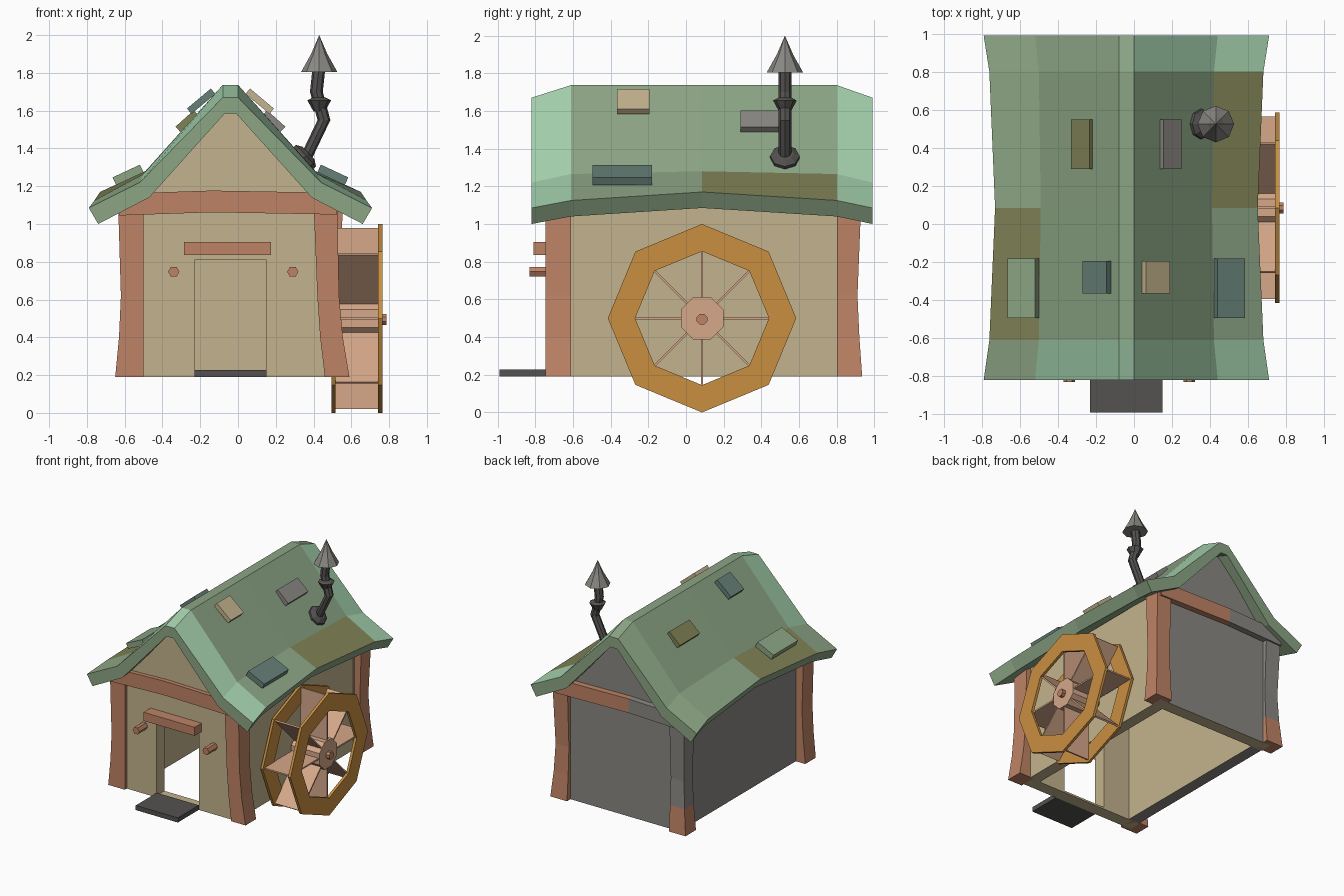
import bpy, bmesh, math
from mathutils import Vector, Matrix

if "Cube" in bpy.data.objects:
    bpy.data.objects.remove(bpy.data.objects["Cube"])

CX, CY = -0.04, 0.085          # house axis, wheel axis


def mat(name, r, g, b):
    lin = [((c / 255 + 0.055) / 1.055) ** 2.4 for c in (r, g, b)]
    m = bpy.data.materials.new(name)
    m.diffuse_color = (*lin, 1)
    m.use_nodes = True
    m.node_tree.nodes["Principled BSDF"].inputs["Base Color"].default_value = m.diffuse_color
    return m


TAN = mat("tan_plaster", 196, 180, 142)
WOOD = mat("terracotta_wood", 190, 131, 101)
GREEN = mat("roof_green", 140, 165, 133)
MINT = mat("mint_green", 163, 208, 172)
OLIVE = mat("olive", 128, 130, 86)
ORANGE = mat("orange_wood", 201, 143, 64)
DARK = mat("dark_iron", 84, 82, 80)
GREY = mat("stone_grey", 138, 136, 131)
TEAL = mat("teal_slate", 102, 128, 119)
PEACH = mat("peach_wood", 214, 168, 138)


def finish(name, bm, mats, rule=None):
    """Turn a bmesh into an object; rule(center, normal) gives the material slot."""
    bmesh.ops.remove_doubles(bm, verts=bm.verts, dist=1e-5)
    bmesh.ops.recalc_face_normals(bm, faces=bm.faces)
    bm.normal_update()
    if rule:
        for f in bm.faces:
            f.material_index = rule(f.calc_center_median(), f.normal)
    me = bpy.data.meshes.new(name)
    bm.to_mesh(me)
    bm.free()
    for m in mats:
        me.materials.append(m)
    ob = bpy.data.objects.new(name, me)
    bpy.context.collection.objects.link(ob)
    return ob


def loft(name, rings, mats, rule=None, loop=False):
    """Skin a list of equal point rings; capped unless it loops."""
    bm = bmesh.new()
    vs = [[bm.verts.new(p) for p in r] for r in rings]
    n = len(vs[0])
    pairs = list(zip(vs, vs[1:])) + ([(vs[-1], vs[0])] if loop else [])
    for a, b in pairs:
        for i in range(n):
            j = (i + 1) % n
            bm.faces.new((a[i], a[j], b[j], b[i]))
    if not loop:
        bm.faces.new(vs[0])
        bm.faces.new(vs[-1])
    return finish(name, bm, mats, rule)


def box(name, x, y, z, mats, rule=None):
    return loft(name, [[(x[0], y[0], h), (x[1], y[0], h), (x[1], y[1], h), (x[0], y[1], h)]
                       for h in z], mats, rule)


def circle(c, r, n=8, axis="z", turn=0.0):
    out = []
    for k in range(n):
        a = turn + 2 * math.pi * k / n
        u, v = r * math.cos(a), r * math.sin(a)
        d = {"x": (0, u, v), "y": (u, 0, v), "z": (u, v, 0)}[axis]
        out.append(Vector(c) + Vector(d))
    return out


# Walls: gabled front with doorway, gabled back, two sides (grey outside on back and left)
right_half = [(0.49, 0.19), (0.49, 1.12), (0.38, 1.21), (-0.01, 1.61)]
left_half = [(2 * CX - x, z) for x, z in reversed(right_half)]
gable = right_half + left_half
door = [(-0.23, 0.19), (-0.23, 0.81), (0.15, 0.81), (0.15, 0.19)]


def plate(name, poly, y0, y1, mats, rule=None):
    loft(name, [[(x, y, z) for x, z in poly] for y in (y0, y1)], mats, rule)


plate("front_wall", gable + door, -0.72, -0.62, [TAN])
plate("back_wall", gable, 0.79, 0.89, [TAN, GREY], lambda c, n: int(n.y > 0.5))
box("right_wall", (0.39, 0.485), (-0.62, 0.79), (0.19, 1.13), [TAN])
box("left_wall", (-0.565, -0.47), (-0.62, 0.79), (0.19, 1.13), [TAN, GREY],
    lambda c, n: int(n.x < -0.5 or n.z < -0.5))
box("door_sill", (-0.23, 0.15), (-0.72, -0.62), (0.19, 0.205), [TAN])
box("door_step", (-0.23, 0.15), (-0.99, -0.72), (0.19, 0.228), [DARK])

# Bowed corner posts
levels = (0.19, 0.40, 0.62, 1.12)
right_x = [(0.46, 0.59), (0.435, 0.555), (0.42, 0.535), (0.40, 0.525)]
left_x = [(-0.65, -0.50), (-0.63, -0.50), (-0.62, -0.50), (-0.635, -0.50)]
mirror_x = [(2 * CX - b, 2 * CX - a) for a, b in left_x]
front_y = [(-0.745, -0.61)] * 4
back_y = [(0.80, 0.935), (0.80, 0.92), (0.80, 0.91), (0.80, 0.93)]
for name, xs, ys in (("front_right_post", right_x, front_y), ("front_left_post", left_x, front_y),
                     ("back_right_post", mirror_x, back_y), ("back_left_post", left_x, back_y)):
    rings = [[(x[0], y[0], z), (x[1], y[0], z), (x[1], y[1], z), (x[0], y[1], z)]
             for x, y, z in zip(xs, ys, levels)]
    grey = name == "back_left_post"
    loft(name, rings, [WOOD, GREY], lambda c, n: int(grey and c.z > 0.4 and n.z > -0.5))

# Arched tie beams across both gables
for name, y0, y1 in (("front_beam", -0.755, -0.66), ("back_beam", 0.84, 0.94)):
    rings = [[(x, y0, z), (x, y1, z), (x, y1, z + 0.115), (x, y0, z + 0.115)]
             for x, z in ((-0.63, 1.045), (-0.14, 1.062), (0.525, 1.05))]
    back = name == "back_beam"
    loft(name, rings, [WOOD, GREY], lambda c, n: int(back and c.x < -0.14))

# Sign board and pegs
box("door_board", (-0.285, 0.175), (-0.81, -0.71), (0.835, 0.905), [WOOD])
for name, x in (("left_peg", -0.34), ("right_peg", 0.29)):
    loft(name, [circle((x, y, 0.747), 0.03, 6, "y") for y in (-0.83, -0.71)], [WOOD])

# Sagging flared roof: y, ridge z, bend half width, bend z, eave half width, eave z
end = (1.67, 0.48, 1.22, 0.75, 1.085)
near = (1.737, 0.46, 1.265, 0.72, 1.125)
mid = (1.737, 0.45, 1.28, 0.69, 1.17)
rings = []
for y, (rz, bw, bz, ew, ez) in ((-0.82, end), (-0.61, near), (0.085, mid), (0.80, near), (0.99, end)):
    top = [(0.04, rz), (bw, bz), (ew, ez)]
    under = [(ew - 0.05, ez - 0.085), (bw - 0.05, bz - 0.08), (0.03, rz - 0.085)]
    half = top + under
    ring = half + [(-u, z) for u, z in reversed(half)]
    rings.append([(CX + u, y, z) for u, z in ring])


def roof_colour(c, n):
    u = c.x - CX
    if n.z < 0.3:
        return 0
    if c.y < -0.61:
        return int(u > -0.5)
    if c.y > 0.80:
        return int(u > 0.02)
    if (u > 0.5 and c.y > 0.085) or (u < -0.5 and c.y < 0.085):
        return 2
    return 0


loft("roof", rings, [GREEN, MINT, OLIVE], roof_colour)

# Loose shingles: x, z, y range, length, thickness, tilt, right and left colours
for i, (x, z, y0, y1, ln, th, tilt, mr, ml) in enumerate((
        (0.115, 1.65, -0.365, -0.195, 0.165, 0.037, 40, TAN, TEAL),
        (0.19, 1.545, 0.29, 0.55, 0.13, 0.037, 42, GREY, OLIVE),
        (0.502, 1.26, -0.495, -0.18, 0.16, 0.045, 25, TEAL, GREEN))):
    for side, s, m in (("right", 1, mr), ("left", -1, ml)):
        ob = box(f"{side}_shingle_{i + 1}", (-ln / 2, ln / 2), ((y0 - y1) / 2, (y1 - y0) / 2),
                 (-th / 2, th / 2), [m])
        ob.location = (CX + s * (x - CX), (y0 + y1) / 2, z)
        ob.rotation_euler.y = s * math.radians(tilt)

# Crooked chimney pipe with collars and pointed cap
PY = 0.525
loft("chimney_pipe", [circle((x, PY, z), 0.034) for x, z in
                      ((0.345, 1.32), (0.455, 1.55), (0.415, 1.70), (0.43, 1.84))], [DARK])
loft("chimney_collar", [circle((0.43, PY, z), r) for z, r in
                        ((1.595, 0.03), (1.655, 0.063), (1.67, 0.034))], [DARK])
loft("chimney_cap", [circle((0.43, PY, z), r) for z, r in
                     ((1.805, 0.096), (1.90, 0.043), (2.0, 0.0))], [GREY])
base = loft("chimney_base", [circle((0, 0, z), r) for z, r in
                             ((-0.03, 0.078), (0.02, 0.078), (0.04, 0.045))], [DARK])
base.location = (0.345, PY, 1.348)
base.rotation_euler.y = math.radians(47)

# Water wheel: two octagonal rims, hub, axle and eight paddles
for name, x0, x1 in (("inner_rim", 0.495, 0.515), ("outer_rim", 0.742, 0.764)):
    rings = []
    for k in range(8):
        a = math.pi * k / 4
        rings.append([(x, CY + r * math.cos(a), 0.5 + r * math.sin(a))
                      for x, r in ((x0, 0.355), (x1, 0.355), (x1, 0.5), (x0, 0.5))])
    loft(name, rings, [ORANGE], loop=True)
loft("wheel_hub", [circle((x, CY, 0.5), 0.122, 8, "x", math.pi / 8) for x in (0.50, 0.755)], [PEACH])
loft("wheel_axle", [circle((x, CY, 0.495), 0.031, 8, "x", math.pi / 8) for x in (0.42, 0.785)], [WOOD])
for k in range(8):
    p = box(f"paddle_{k + 1}", (0.51, 0.747), (-0.006, 0.006), (0.10, 0.48), [PEACH])
    p.location = (0, CY, 0.5)
    p.rotation_euler.x = math.pi * k / 4
